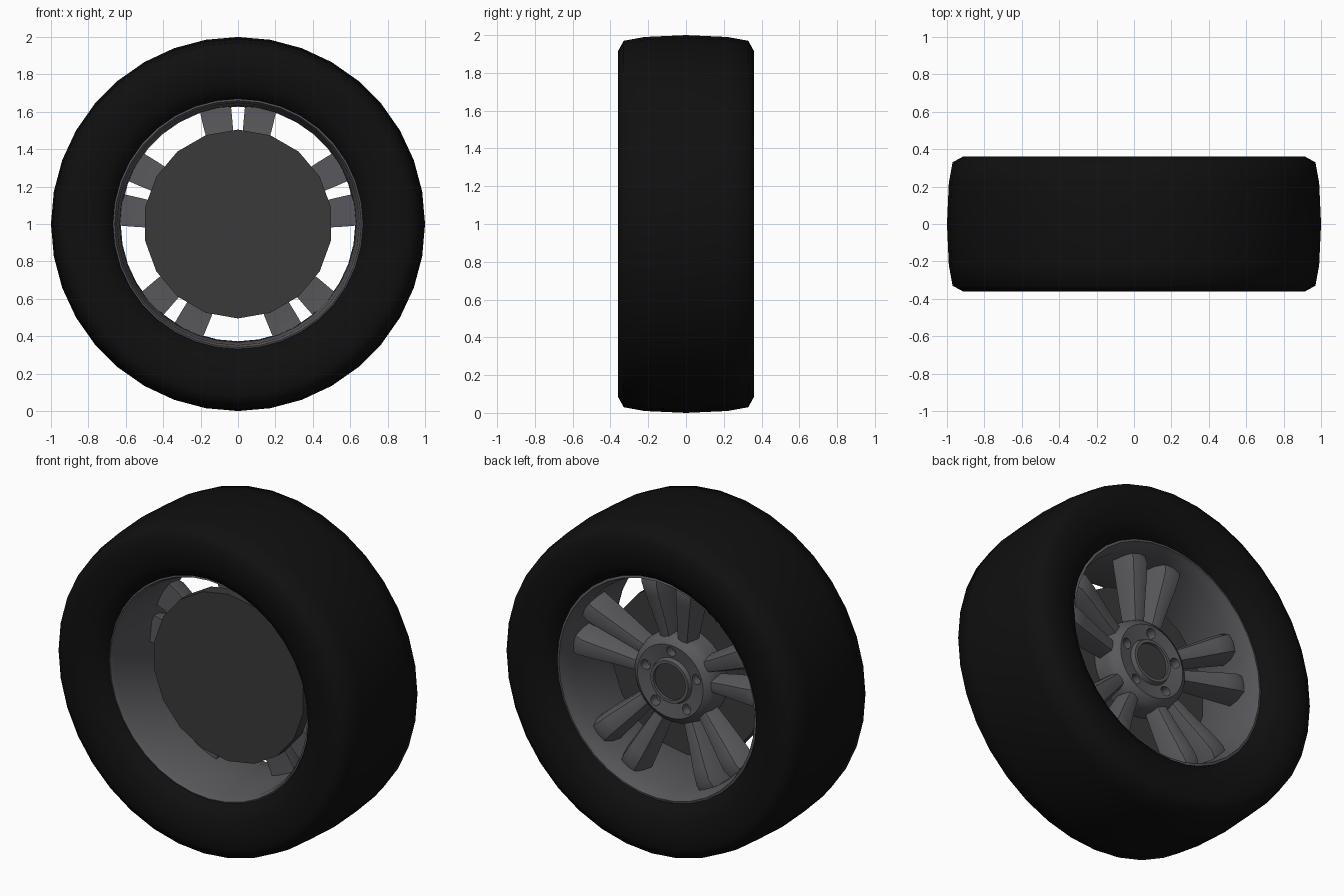
import bpy, bmesh
from math import cos, sin, pi, radians
from mathutils import Matrix

if "Cube" in bpy.data.objects:
    bpy.data.objects.remove(bpy.data.objects["Cube"])

CZ = 1.0  # axle height


def material(name, c):
    m = bpy.data.materials.new(name)
    m.diffuse_color = (*c, 1)
    m.use_nodes = True
    m.node_tree.nodes["Principled BSDF"].inputs["Base Color"].default_value = m.diffuse_color
    return m


RUBBER = material("rubber", (0.005, 0.005, 0.005))
METAL = material("metal", (0.10, 0.10, 0.11))
DARK = material("dark_metal", (0.042, 0.042, 0.042))


def make(name, bm, mat):
    bmesh.ops.recalc_face_normals(bm, faces=bm.faces)
    me = bpy.data.meshes.new(name)
    bm.to_mesh(me)
    bm.free()
    me.materials.append(mat)
    ob = bpy.data.objects.new(name, me)
    bpy.context.collection.objects.link(ob)
    return ob


def smooth(ob, angle=40):
    bpy.ops.object.select_all(action='DESELECT')
    ob.select_set(True)
    bpy.context.view_layer.objects.active = ob
    bpy.ops.object.shade_smooth_by_angle(angle=radians(angle))


def revolve(name, profile, n, mat, closed=True, caps=False):
    """Turn (y, r) points around the axle."""
    bm = bmesh.new()
    rings = [[bm.verts.new((r * sin(2 * pi * i / n), y, CZ + r * cos(2 * pi * i / n)))
              for i in range(n)] for y, r in profile]
    pairs = list(zip(rings, rings[1:]))
    if closed:
        pairs.append((rings[-1], rings[0]))
    for a, b in pairs:
        for i in range(n):
            j = (i + 1) % n
            bm.faces.new((a[i], a[j], b[j], b[i]))
    if caps:
        bm.faces.new(rings[0])
        bm.faces.new(rings[-1])
    return make(name, bm, mat)


# Tyre: half profile mirrored across the middle
half = [(0.27, 0.665), (0.315, 0.69), (0.345, 0.75), (0.36, 0.83), (0.36, 0.915),
        (0.33, 0.97), (0.22, 0.99)]
tyre = revolve("tyre", half + [(0, 1.0)] + [(-y, r) for y, r in reversed(half)],
               36, RUBBER, closed=False)
smooth(tyre, 60)

# Rim barrel with flared lips
rim = revolve("rim", [(-0.275, 0.672), (-0.28, 0.66), (-0.25, 0.647), (0.0, 0.632),
                      (0.19, 0.627), (0.25, 0.645), (0.28, 0.655), (0.275, 0.672)],
              36, METAL)
smooth(rim)

# Brake disc behind the spokes
disc = revolve("brake_disc", [(-0.09, 0.505), (-0.01, 0.505)], 18, DARK,
               closed=False, caps=True)
smooth(disc)

# Hub with raised centre ring
hub = revolve("hub", [(-0.02, 0.10), (-0.02, 0.27), (0.08, 0.27), (0.125, 0.255),
                      (0.15, 0.22), (0.135, 0.135), (0.16, 0.126), (0.16, 0.108)],
              36, METAL)

# Five lug holes cut into the hub
bm = bmesh.new()
for k in range(5):
    a = pi / 2 + k * 2 * pi / 5
    place = Matrix.Translation((0.178 * cos(a), 0.15, CZ + 0.178 * sin(a))) @ Matrix.Rotation(pi / 2, 4, 'X')
    bmesh.ops.create_cone(bm, cap_ends=True, segments=14, radius1=0.03, radius2=0.03,
                          depth=0.12, matrix=place)
cutter = make("lug_cutter", bm, METAL)
cutter.hide_render = True
mod = hub.modifiers.new("lugs", 'BOOLEAN')
mod.operation = 'DIFFERENCE'
mod.solver = 'EXACT'
mod.object = cutter
bpy.context.view_layer.objects.active = hub
bpy.ops.object.modifier_apply(modifier=mod.name)
bpy.data.objects.remove(cutter)
smooth(hub)

# Centre cap
smooth(revolve("centre_cap", [(0.05, 0.11), (0.145, 0.11)], 24, DARK, closed=False, caps=True))

# Spokes: five pairs, each lofted through stations
# (radius, sideways centre, half width, front y, back y)
STATIONS = [(0.20, 0.052, 0.046, 0.115, 0.03), (0.36, 0.078, 0.062, 0.15, 0.04),
            (0.50, 0.103, 0.077, 0.185, 0.055), (0.575, 0.115, 0.083, 0.20, 0.06),
            (0.625, 0.123, 0.086, 0.185, 0.06)]
SECTION = [(-1, 0.0), (-0.9, 0.5), (-0.6, 0.93), (0, 1.0), (0.6, 0.93), (0.9, 0.5), (1, 0.0)]
bm = bmesh.new()
for k in range(5):
    turn = Matrix.Translation((0, 0, CZ)) @ Matrix.Rotation(k * 2 * pi / 5, 4, 'Y')
    for side in (-1, 1):
        rings = []
        for r, c, w, front, back in STATIONS:
            rings.append([bm.verts.new(turn @ Matrix.Translation(
                (side * c + u * w, back + v * (front - back), r)).to_translation())
                for u, v in SECTION])
        m = len(SECTION)
        for a, b in zip(rings, rings[1:]):
            for i in range(m):
                j = (i + 1) % m
                bm.faces.new((a[i], a[j], b[j], b[i]))
        bm.faces.new(rings[0])
        bm.faces.new(rings[-1])
smooth(make("spokes", bm, METAL))
